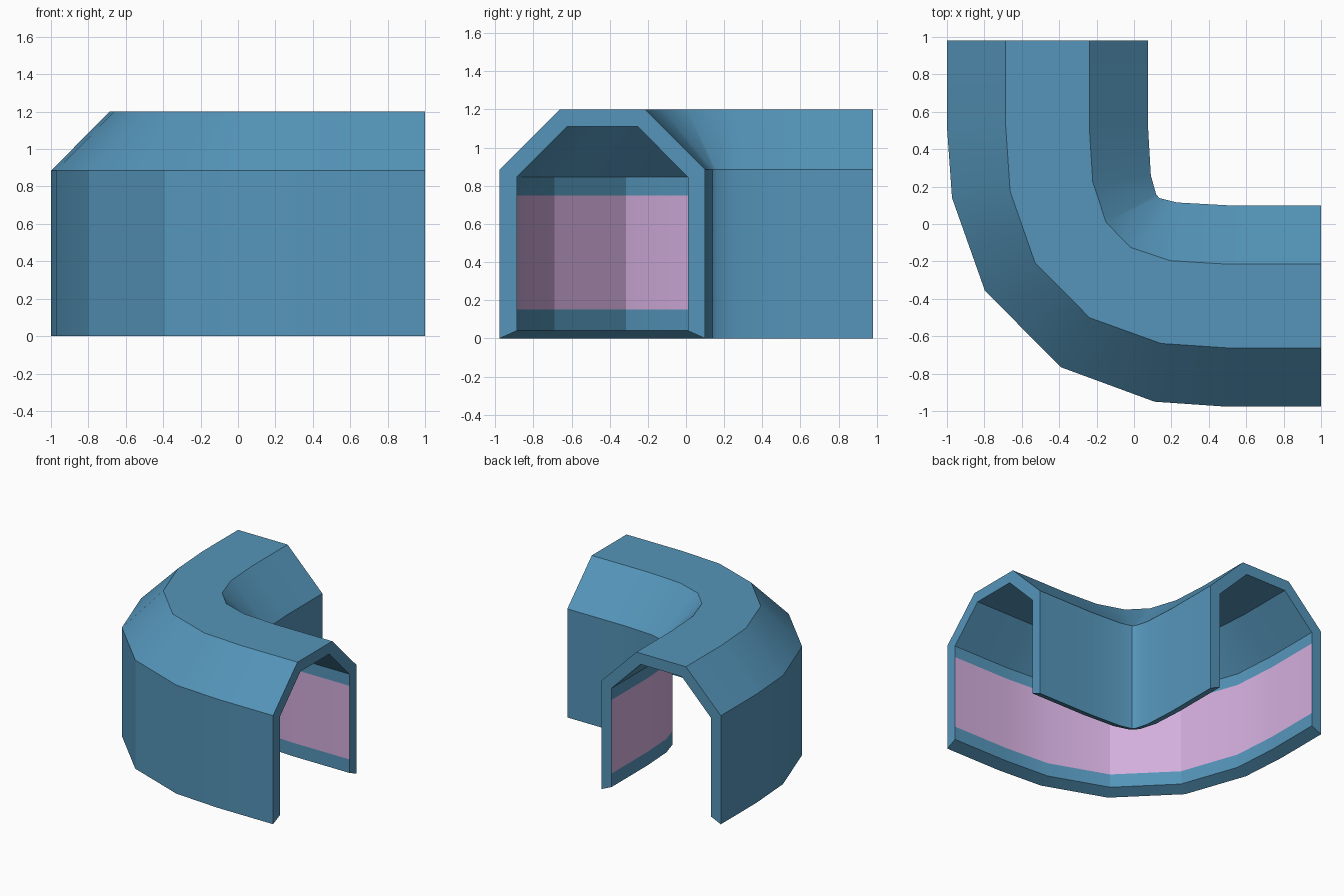
import bpy, bmesh, math

if "Cube" in bpy.data.objects:
    bpy.data.objects.remove(bpy.data.objects["Cube"])

# Stations along the bend: outer foot -> inner foot (plan view)
stations = [
    ((-1.0, 0.98), (0.075, 0.98)),
    ((-1.0, 0.52), (0.075, 0.52)),
    ((-0.973, 0.14), (0.09, 0.26)),
    ((-0.797, -0.357), (0.118, 0.16)),
    ((-0.39, -0.766), (0.135, 0.139)),
    ((0.11, -0.95), (0.23, 0.115)),
    ((0.50, -0.977), (0.50, 0.10)),
    ((1.0, -0.977), (1.0, 0.10)),
]

# Half of the shell cross-section (distance across, height); mirrored for the rest
W = 1.078
outer = [(0, 0), (0, 0.885), (0.315, 1.2)]
inner = [(0.09, 0.04), (0.09, 0.15), (0.09, 0.75), (0.09, 0.845), (0.353, 1.11)]


def mirrored(half):
    return half + [(W - d, z) for d, z in reversed(half)]


profile = mirrored(outer) + mirrored(inner)[::-1]
n = len(profile)


def material(name, color):
    m = bpy.data.materials.new(name)
    m.diffuse_color = color
    m.use_nodes = True
    m.node_tree.nodes["Principled BSDF"].inputs["Base Color"].default_value = m.diffuse_color
    return m


# Loft the section through all stations
bm = bmesh.new()
rings = []
for (ax, ay), (bx, by) in stations:
    rings.append([bm.verts.new((ax + (bx - ax) * d / W, ay + (by - ay) * d / W, z))
                  for d, z in profile])
for a, b in zip(rings, rings[1:]):
    for i in range(n):
        j = (i + 1) % n
        f = bm.faces.new((a[i], a[j], b[j], b[i]))
        # Coloured band on both inside walls
        if {profile[i][1], profile[j][1]} == {0.15, 0.75}:
            f.material_index = 1

# Open-tunnel end rims
bm.faces.new(rings[0])
bm.faces.new(rings[-1][::-1])
bmesh.ops.recalc_face_normals(bm, faces=bm.faces)

mesh = bpy.data.meshes.new("tunnel_corner")
bm.to_mesh(mesh)
bm.free()
mesh.materials.append(material("blue_shell", (0.09, 0.30, 0.49, 1)))
mesh.materials.append(material("pink_band", (0.65, 0.42, 0.72, 1)))
tunnel = bpy.data.objects.new("tunnel_corner", mesh)
bpy.context.collection.objects.link(tunnel)

# Soft roof bend, crisp wall and profile edges
bpy.context.view_layer.objects.active = tunnel
tunnel.select_set(True)
bpy.ops.object.shade_smooth_by_angle(angle=math.radians(24))
